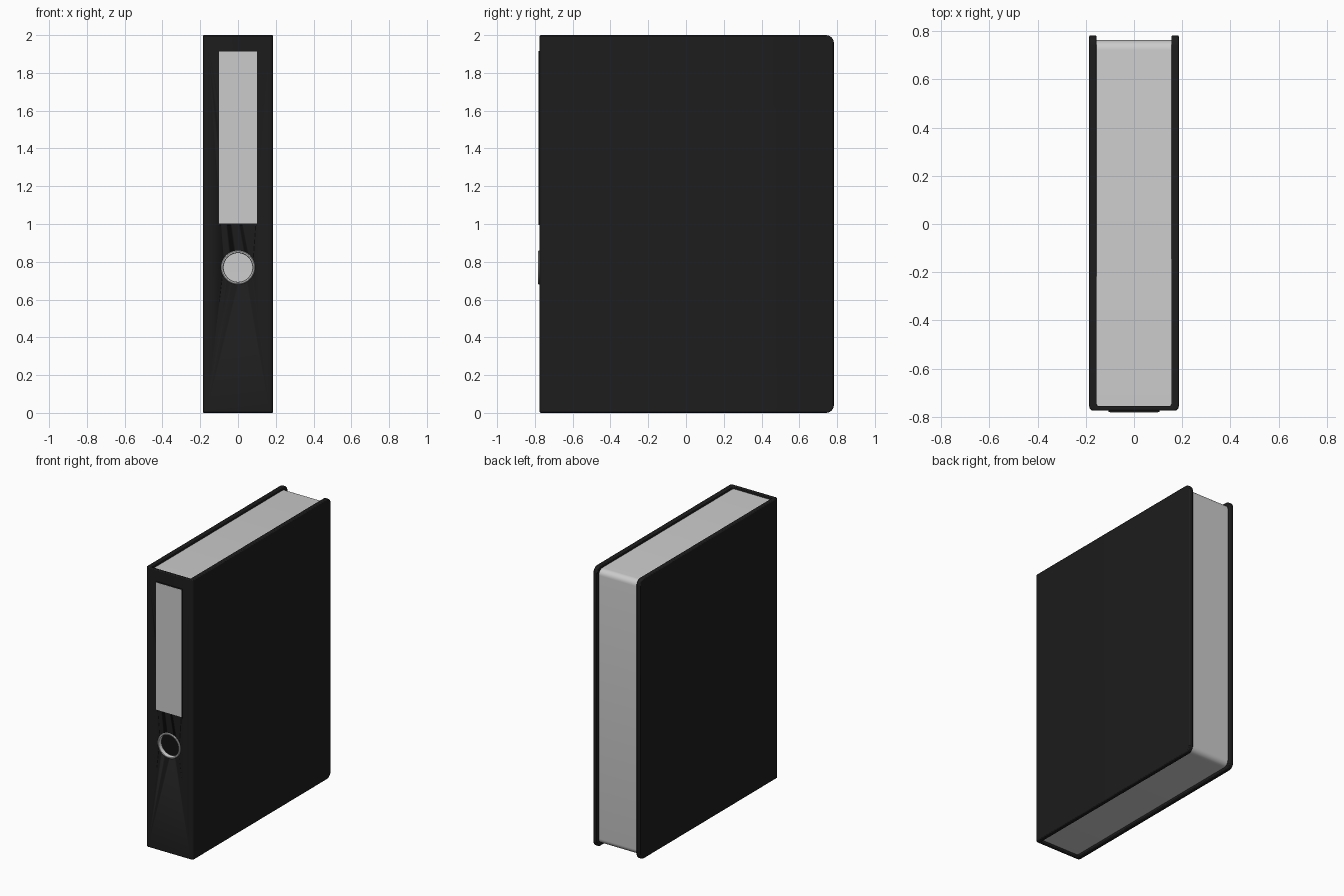
import bpy, bmesh
from math import pi, radians
from mathutils import Matrix, Vector

if "Cube" in bpy.data.objects:
    bpy.data.objects.remove(bpy.data.objects["Cube"])


def material(name, color):
    m = bpy.data.materials.new(name)
    m.diffuse_color = color
    m.use_nodes = True
    m.node_tree.nodes["Principled BSDF"].inputs["Base Color"].default_value = m.diffuse_color
    return m


BLACK = material("black_board", (0.012, 0.012, 0.012, 1))


def finish(name, bm, mat=None, smooth=True):
    bmesh.ops.recalc_face_normals(bm, faces=bm.faces)
    me = bpy.data.meshes.new(name)
    bm.to_mesh(me)
    bm.free()
    ob = bpy.data.objects.new(name, me)
    bpy.context.collection.objects.link(ob)
    if mat:
        me.materials.append(mat)
    bpy.ops.object.select_all(action='DESELECT')
    ob.select_set(True)
    bpy.context.view_layer.objects.active = ob
    if smooth:
        bpy.ops.object.shade_smooth_by_angle(angle=radians(35))
    return ob


def box(name, x, y0, y1, z0, z1, mat=None):
    bm = bmesh.new()
    bmesh.ops.create_cube(bm, size=1, matrix=Matrix.Translation((0, (y0 + y1) / 2, (z0 + z1) / 2))
                          @ Matrix.Diagonal((2 * x, y1 - y0, z1 - z0, 1)))
    return finish(name, bm, mat, False)


W, T = 0.186, 0.031            # half width and board thickness
FRONT, BACK, INNER = -0.775, 0.783, -0.755
HOLE_Z, HOLE_R = 0.77, 0.078

# Folded cover: U-shaped profile extruded upward
bm = bmesh.new()
half = [(W, FRONT), (W, BACK), (W - T, BACK), (W - T, INNER)]
profile = half + [(-x, y) for x, y in reversed(half)]
face = bm.faces.new([bm.verts.new((x, y, 0)) for x, y in profile])
top = bmesh.ops.extrude_face_region(bm, geom=[face])["geom"]
bmesh.ops.translate(bm, vec=(0, 0, 2), verts=[v for v in top if isinstance(v, bmesh.types.BMVert)])


def round_edges(test, radius, segments):
    edges = [e for e in bm.edges if test(*(v.co for v in e.verts))]
    bmesh.ops.bevel(bm, geom=edges, offset=radius, segments=segments, profile=0.5, affect='EDGES')


# Rounded free corners of the boards, then the rounded spine folds
round_edges(lambda a, b: min(a.y, b.y) > BACK - 0.001 and abs(a.x - b.x) > 0.01, 0.042, 6)
round_edges(lambda a, b: max(a.y, b.y) < FRONT + 0.001 and abs(a.z - b.z) > 1, 0.018, 4)
cover = finish("cover", bm, BLACK)
soft = cover.modifiers.new("soft_edges", 'BEVEL')
soft.width, soft.segments, soft.limit_method, soft.angle_limit = 0.006, 2, 'ANGLE', radians(50)

# Finger hole through the spine
bm = bmesh.new()
bmesh.ops.create_cone(bm, cap_ends=True, segments=48, radius1=HOLE_R, radius2=HOLE_R, depth=0.12,
                      matrix=Matrix.Translation((0, FRONT, HOLE_Z)) @ Matrix.Rotation(pi / 2, 4, 'X'))
cutter = finish("hole_cutter", bm)
cutter.hide_render = True
cutter.hide_set(True)
cut = cover.modifiers.new("finger_hole", 'BOOLEAN')
cut.object, cut.operation, cut.solver = cutter, 'DIFFERENCE', 'EXACT'

# Page strip: top, back and bottom surfaces between the boards, open toward the spine
bm = bmesh.new()
px, lo, hi, yb = W - T, 0.02, 1.98, 0.763
path = [(INNER, lo), (yb, lo), (yb, hi), (INNER, hi)]
for (y0, z0), (y1, z1) in zip(path, path[1:]):
    bm.faces.new([bm.verts.new(p) for p in
                  [(-px, y0, z0), (px, y0, z0), (px, y1, z1), (-px, y1, z1)]])
bmesh.ops.remove_doubles(bm, verts=bm.verts, dist=1e-4)
round_edges(lambda a, b: min(a.y, b.y) > yb - 0.001 and abs(a.x - b.x) > 0.1, 0.04, 6)
pages = finish("pages", bm)
pages.data.flip_normals() if max(pages.data.polygons, key=lambda p: p.center.y).normal.y < 0 else None

# Spine label in its thin black holder
box("label_holder", 0.105, -0.780, -0.770, 0.995, 1.917, BLACK)
box("label", 0.1, -0.7815, -0.772, 1.003, 1.912)

# Metal ring lining the finger hole: a small cross-section spun around the hole axis
bm = bmesh.new()
section = [(0.076, -0.755), (0.076, -0.778), (0.079, -0.783), (0.086, -0.783), (0.09, -0.779), (0.09, -0.773)]
verts = [bm.verts.new((r, y, HOLE_Z)) for r, y in section]
edges = [bm.edges.new(pair) for pair in zip(verts, verts[1:])]
edges.append(bm.edges.new((verts[-1], verts[0])))
bmesh.ops.spin(bm, geom=verts + edges, cent=Vector((0, 0, HOLE_Z)), axis=(0, 1, 0),
               angle=2 * pi, steps=48, use_merge=True)
bmesh.ops.remove_doubles(bm, verts=bm.verts, dist=1e-5)
finish("hole_ring", bm)
